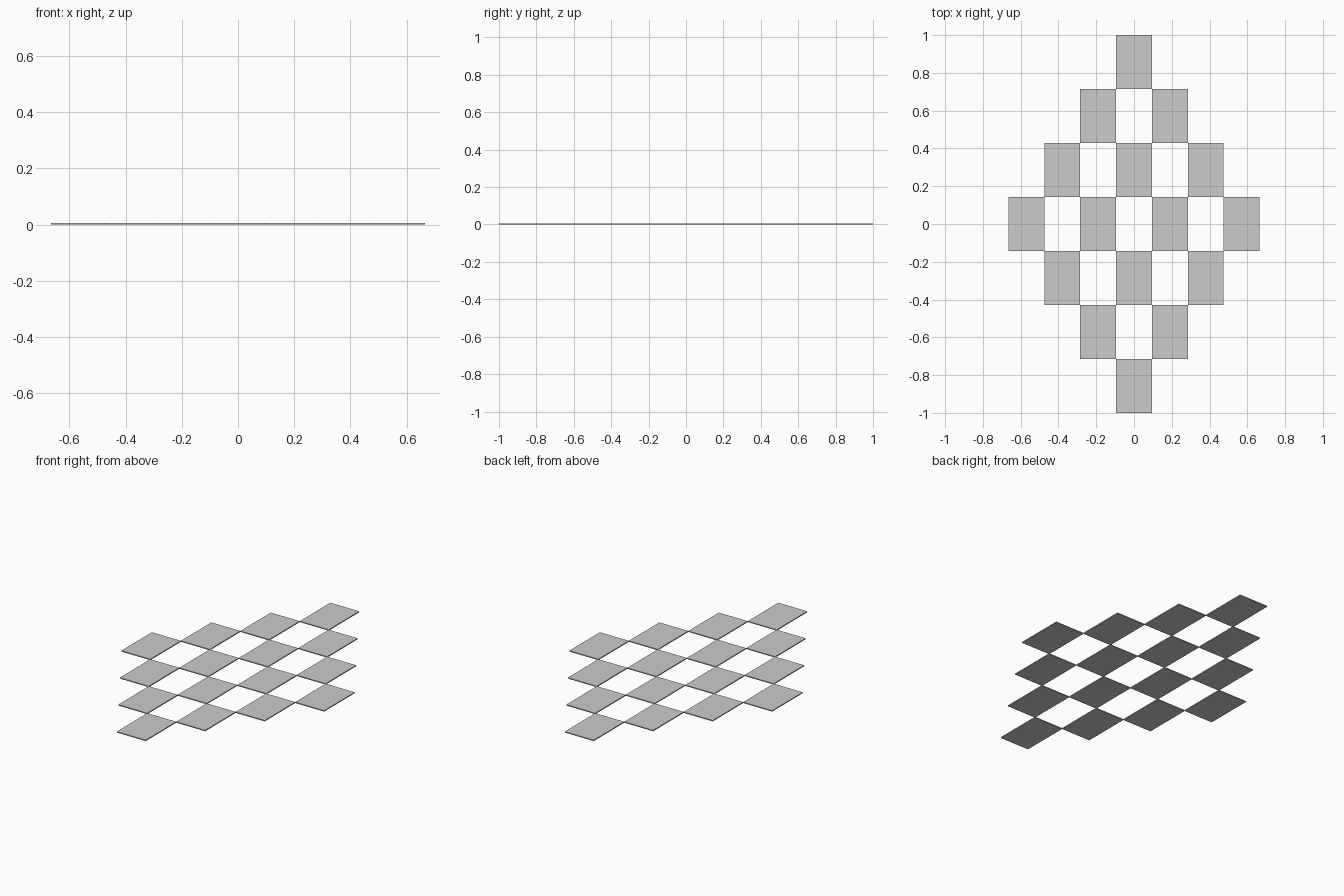
import bpy

if "Cube" in bpy.data.objects:
    bpy.data.objects.remove(bpy.data.objects["Cube"])

# Tile size: seven rows and columns span the whole diamond
TILE_X, TILE_Y, THICK = 1.33 / 7, 2 / 7, 0.006


def add_tile(name, x, y):
    bpy.ops.mesh.primitive_cube_add(size=1, location=(x, y, THICK / 2))
    tile = bpy.context.object
    tile.name = name
    tile.scale = (TILE_X, TILE_Y, THICK)
    bpy.ops.object.transform_apply(location=False, rotation=False, scale=True)


# Checkered diamond: a 4 x 4 lattice running along both diagonals
for i in range(4):
    for j in range(4):
        add_tile(f"floor_tile_{i}_{j}", (i - j) * TILE_X, (i + j - 3) * TILE_Y)
